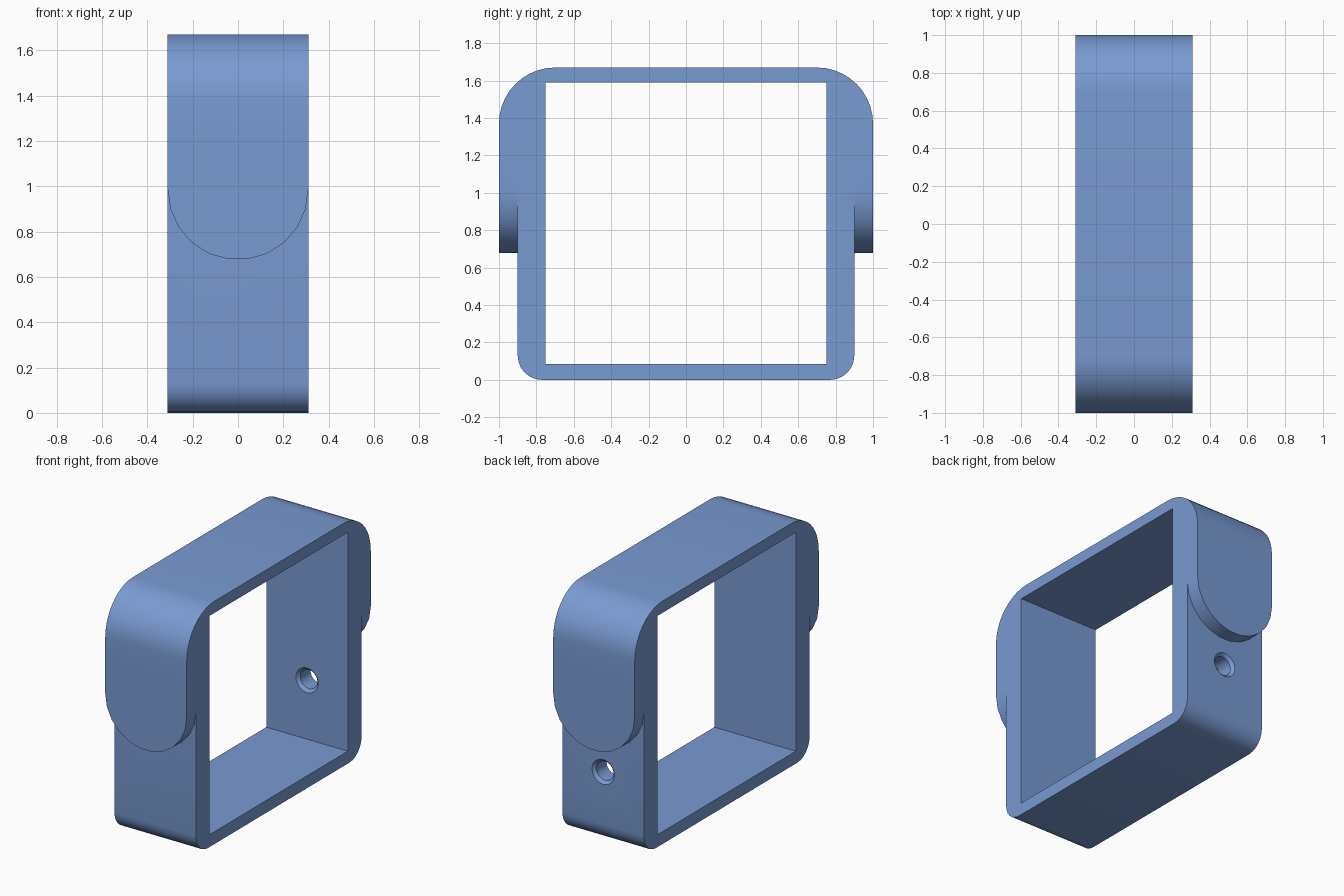
import bpy, bmesh, math
from mathutils import Vector

if "Cube" in bpy.data.objects:
    bpy.data.objects.remove(bpy.data.objects["Cube"])

HALF_W = 0.31          # half width of the band along x
FLAP_Z = 0.985         # height where the rounded flap ends begin

blue = bpy.data.materials.new("soft_blue")
blue.diffuse_color = (0.19, 0.325, 0.645, 1)
blue.use_nodes = True
blue.node_tree.nodes["Principled BSDF"].inputs["Base Color"].default_value = blue.diffuse_color


def finish(name, bm):
    bmesh.ops.recalc_face_normals(bm, faces=bm.faces)
    mesh = bpy.data.meshes.new(name)
    bm.to_mesh(mesh)
    bm.free()
    mesh.materials.append(blue)
    obj = bpy.data.objects.new(name, mesh)
    bpy.context.collection.objects.link(obj)
    return obj


def prism(name, points, offset):
    """Closed solid: a planar outline pushed along an offset."""
    bm = bmesh.new()
    face = bm.faces.new([bm.verts.new(p) for p in points])
    new = bmesh.ops.extrude_face_region(bm, geom=[face])["geom"]
    verts = [g for g in new if isinstance(g, bmesh.types.BMVert)]
    bmesh.ops.translate(bm, verts=verts, vec=Vector(offset))
    return finish(name, bm)


def arc(cx, cy, r, start, end, n):
    return [(cx + r * math.cos(math.radians(start + (end - start) * i / n)),
             cy + r * math.sin(math.radians(start + (end - start) * i / n)))
            for i in range(n + 1)]


def combine(target, other, operation):
    mod = target.modifiers.new(operation.lower(), 'BOOLEAN')
    mod.operation = operation
    mod.solver = 'EXACT'
    mod.object = other
    bpy.context.view_layer.objects.active = target
    bpy.ops.object.modifier_apply(modifier=mod.name)
    bpy.data.objects.remove(other)


# band: rounded outline in the yz plane, wider above the ledge
right = (arc(0.77, 0.13, 0.13, -90, 0, 6)
         + [(0.9, FLAP_Z), (1.0, FLAP_Z)]
         + arc(0.70, 1.37, 0.30, 0, 90, 10))
outline = right + [(-y, z) for y, z in reversed(right)]
band = prism("band", [(-HALF_W, y, z) for y, z in outline], (2 * HALF_W, 0, 0))

# rounded flap ends on both sides
for s in (-1, 1):
    shape = arc(0, FLAP_Z, HALF_W, 180, 360, 11) + [(HALF_W, 1.2), (-HALF_W, 1.2)]
    flap = prism("flap", [(x, s * 0.83, z) for x, z in shape], (0, s * 0.17, 0))
    combine(band, flap, 'UNION')

# square opening
window = [(-0.75, 0.085), (0.75, 0.085), (0.75, 1.59), (-0.75, 1.59)]
combine(band, prism("opening", [(-0.5, y, z) for y, z in window], (1, 0, 0)),
        'DIFFERENCE')

# chamfered screw hole through the back wall
bm = bmesh.new()
N = 24
rings = []
for y, r in ((0.73, 0.105), (0.77, 0.065), (0.88, 0.065), (0.92, 0.105)):
    rings.append([bm.verts.new((x, y, z)) for x, z in arc(0, 0.49, r, 0, 360, N)[:N]])
for a, b in zip(rings, rings[1:]):
    for i in range(N):
        j = (i + 1) % N
        bm.faces.new((a[i], a[j], b[j], b[i]))
bm.faces.new(rings[0])
bm.faces.new(rings[-1])
combine(band, finish("screw_hole", bm), 'DIFFERENCE')

# merge flat regions and smooth the rounded ones
bm = bmesh.new()
bm.from_mesh(band.data)
bmesh.ops.remove_doubles(bm, verts=bm.verts, dist=0.0001)
bm.to_mesh(band.data)
bm.free()
bpy.ops.object.select_all(action='DESELECT')
band.select_set(True)
bpy.context.view_layer.objects.active = band
bpy.ops.object.shade_smooth_by_angle(angle=math.radians(30))
